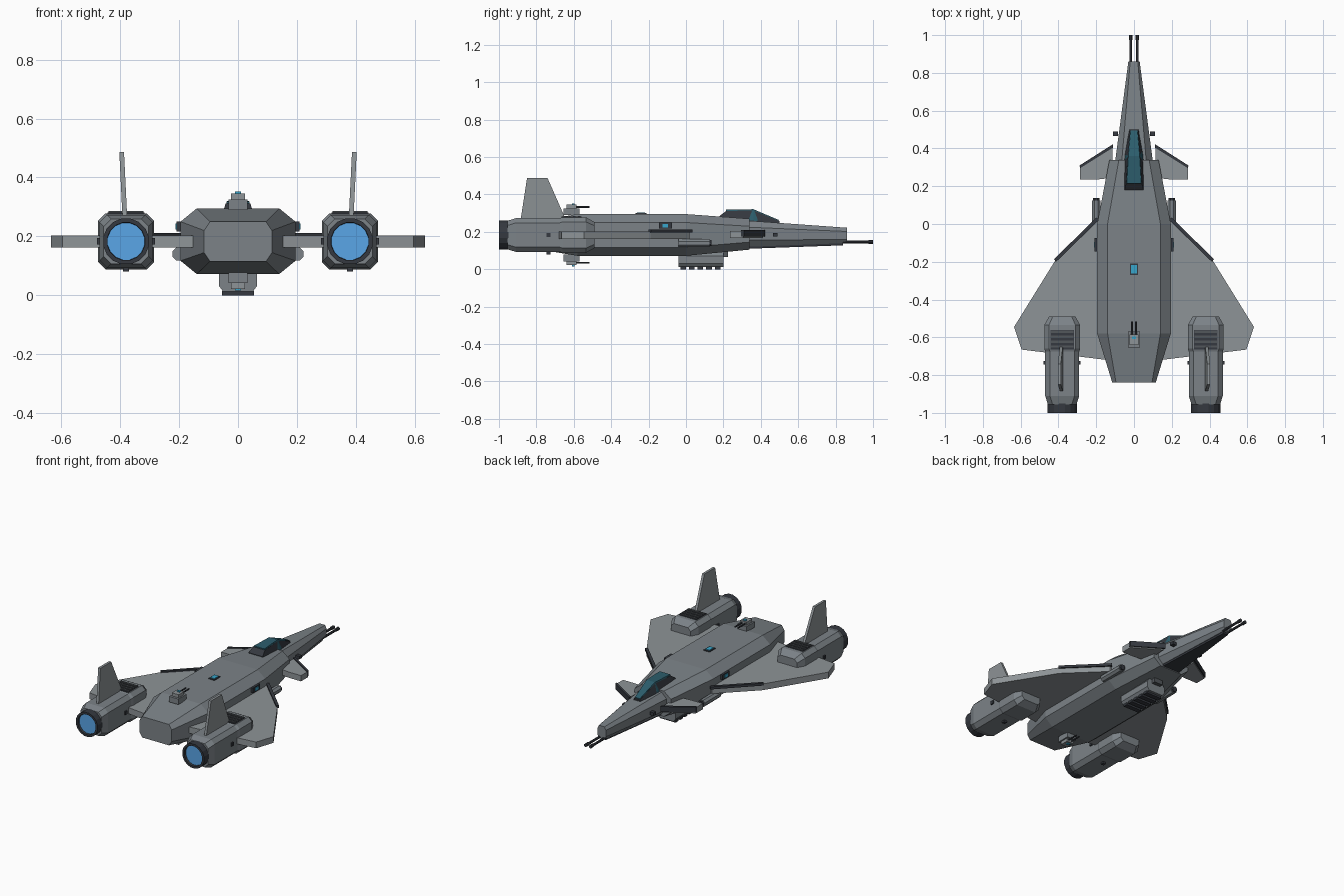
import bpy
from math import sin, cos, pi

if "Cube" in bpy.data.objects:
    bpy.data.objects.remove(bpy.data.objects["Cube"])


def material(name, r, g, b):
    m = bpy.data.materials.new(name)
    m.diffuse_color = (r, g, b, 1)
    m.use_nodes = True
    m.node_tree.nodes["Principled BSDF"].inputs["Base Color"].default_value = m.diffuse_color
    return m


HULL = material("hull_grey", 0.20, 0.225, 0.245)
LIGHT = material("wing_grey", 0.27, 0.295, 0.31)
DARK = material("dark_metal", 0.035, 0.04, 0.05)
MID = material("mid_metal", 0.085, 0.095, 0.105)
GLASS = material("canopy_glass", 0.025, 0.11, 0.15)
GLOW = material("engine_glow", 0.1, 0.38, 0.8)
LAMP = material("lamp_blue", 0.04, 0.38, 0.6)


def loft(name, rings, mat=HULL, mirror=False):
    """Skin a list of equal-length rings and cap both ends."""
    n = len(rings[0])
    faces = [[r * n + i, r * n + (i + 1) % n, (r + 1) * n + (i + 1) % n, (r + 1) * n + i]
             for r in range(len(rings) - 1) for i in range(n)]
    faces += [list(range(n))[::-1], list(range((len(rings) - 1) * n, len(rings) * n))]
    me = bpy.data.meshes.new(name)
    me.from_pydata([p for r in rings for p in r], [], faces)
    import bmesh
    bm = bmesh.new()
    bm.from_mesh(me)
    bmesh.ops.recalc_face_normals(bm, faces=bm.faces)
    bm.to_mesh(me)
    bm.free()
    me.materials.append(mat)
    ob = bpy.data.objects.new(name, me)
    bpy.context.collection.objects.link(ob)
    if mirror:
        ob.modifiers.new("mirror", 'MIRROR')
    return ob


def octo(y, hw, zb, zt, cx, cz, x=0):
    """Chamfered rectangle in the xz plane."""
    pts = [(hw - cx, zb), (hw, zb + cz), (hw, zt - cz), (hw - cx, zt)]
    pts += [(-a, b) for a, b in reversed(pts)]
    return [(x + a, y, b) for a, b in pts]


def trap(y, wb, wt, zb, zt, x=0):
    return [(x + wb, y, zb), (x + wt, y, zt), (x - wt, y, zt), (x - wb, y, zb)]


def circle(y, r, x, z, n=16):
    return [(x + r * cos(2 * pi * (i + .5) / n), y, z + r * sin(2 * pi * (i + .5) / n)) for i in range(n)]


def box(name, x0, x1, y0, y1, z0, z1, mat=HULL, mirror=False):
    c = [(x0, y0), (x1, y0), (x1, y1), (x0, y1)]
    return plate(name, c, z0, z1, mat, mirror)


def plate(name, outline, z0, z1, mat=LIGHT, mirror=True):
    return loft(name, [[(x, y, z) for x, y in outline] for z in (z0, z1)], mat, mirror)


def rod(name, y0, y1, r, x, z, mat=DARK, n=8, mirror=True):
    return loft(name, [circle(y0, r, x, z, n), circle(y1, r, x, z, n)], mat, mirror)


# Fuselage and nose
loft("fuselage", [octo(-.84, .115, .115, .25, .02, .03), octo(-.58, .195, .072, .295, .055, .045),
                  octo(0, .195, .072, .295, .055, .045), octo(.34, .13, .105, .27, .05, .04)])
loft("nose", [octo(.33, .10, .12, .26, .035, .035), octo(.86, .03, .14, .222, .01, .02)])
loft("nose_belly_plate", [trap(.34, .06, .065, .11, .135), trap(.84, .016, .02, .128, .15)], DARK)

# Nose guns
rod("nose_gun_barrel", .80, 1.0, .008, .017, .146)
rod("nose_gun_muzzle", .975, 1.0, .011, .017, .146)
box("nose_thruster", .085, .112, .465, .49, .175, .195, DARK, True)

# Canopy frame and glass
loft("canopy_frame", [trap(.18, .062, .05, .24, .285), trap(.215, .062, .042, .24, .312),
                      trap(.36, .055, .032, .235, .314), trap(.50, .032, .02, .225, .258)], DARK)
loft("canopy_glass", [trap(.215, .052, .038, .27, .319), trap(.36, .048, .03, .26, .321),
                      trap(.495, .026, .018, .23, .264)], GLASS)

# Main wings and canards with dark leading edges
plate("wing", [(.15, .02), (.20, .02), (.415, -.19), (.635, -.545), (.595, -.665), (.10, -.725)], .163, .203)
plate("wing_leading_edge", [(.185, .022), (.20, .035), (.423, -.187), (.412, -.2)], .196, .212, DARK)
plate("canard", [(.11, .245), (.115, .41), (.285, .305), (.285, .235), (.20, .235)], .168, .205)
plate("canard_leading_edge", [(.11, .405), (.112, .422), (.288, .31), (.286, .295)], .175, .21, DARK)

# Engine pods
X, Z = .38, .183


def pod(y, h, c):
    return octo(y, h, Z - h, Z + h, c, c, X)


loft("engine_pod", [pod(-.955, .076, .025), pod(-.91, .09, .025), pod(-.60, .09, .025)], HULL, True)
loft("engine_collar", [pod(-.675, .09, .025), pod(-.66, .095, .025), pod(-.535, .095, .025),
                       pod(-.49, .07, .02)], HULL, True)
loft("engine_nozzle", [circle(-.94, .079, X, Z), circle(-1, .079, X, Z), circle(-1, .065, X, Z),
                       circle(-.975, .063, X, Z)], DARK, True)
rod("engine_glow", -.985, -.97, .064, X, Z, GLOW, 16)
box("engine_vent", X - .063, X + .063, -.665, -.56, .26, .281, DARK, True)
for i in range(4):
    y = -.655 + i * .026
    box("engine_vent_slat", X - .06, X + .06, y, y + .012, .27, .286, MID, True)
box("engine_side_thruster", .46, .478, -.745, -.725, .173, .195, DARK, True)
box("engine_inner_thruster", .282, .30, -.745, -.725, .173, .195, DARK, True)
box("engine_lower_thruster", .37, .39, -.745, -.725, .08, .10, DARK, True)

# Tail fins, leaning slightly outward
fin = [(-.885, .26, .384), (-.85, .487, .395), (-.74, .487, .395), (-.64, .26, .384)]
loft("tail_fin", [[(x + d, y, z) for y, z, x in fin] for d in (-.008, .008)], LIGHT, True)

# Top and bottom turrets; s flips the parts below the hull
for label, base, s in (("top", .29, 1), ("belly", .078, -1)):
    def level(a, b):
        return sorted((base + s * a, base + s * b))
    box(label + "_turret_base", -.033, .033, -.655, -.57, *level(0, .036))
    box(label + "_turret_head", -.024, .024, -.64, -.585, *level(.036, .056), LIGHT)
    box(label + "_turret_lamp", -.01, .01, -.61, -.595, *level(.056, .062), LAMP)
    rod(label + "_turret_barrel", -.59, -.515, .005, .011, base + s * .043)

# Belly pod with ribs and a sensor block
loft("belly_pod", [octo(-.04, .065, .012, .09, .015, .02), octo(.2, .065, .012, .09, .015, .02)])
for i in range(5):
    y = -.03 + i * .046
    box("belly_pod_rib", -.055, .055, y, y + .03, 0, .015, DARK)
box("belly_sensor", -.03, .03, .2, .225, .065, .115, MID)

# Side cannons and side sensor panels
rod("side_cannon", -.04, .125, .024, .2, .14, HULL)
rod("side_cannon_muzzle", .125, .137, .018, .2, .14)
box("side_sensor_panel", .19, .209, -.145, -.075, .217, .25, DARK, True)
box("side_sensor_lamp", .20, .213, -.125, -.095, .224, .243, LAMP, True)

# Dorsal lamp
box("dorsal_lamp_frame", -.021, .021, -.27, -.21, .285, .300, DARK)
box("dorsal_lamp", -.015, .015, -.262, -.218, .295, .304, LAMP)
